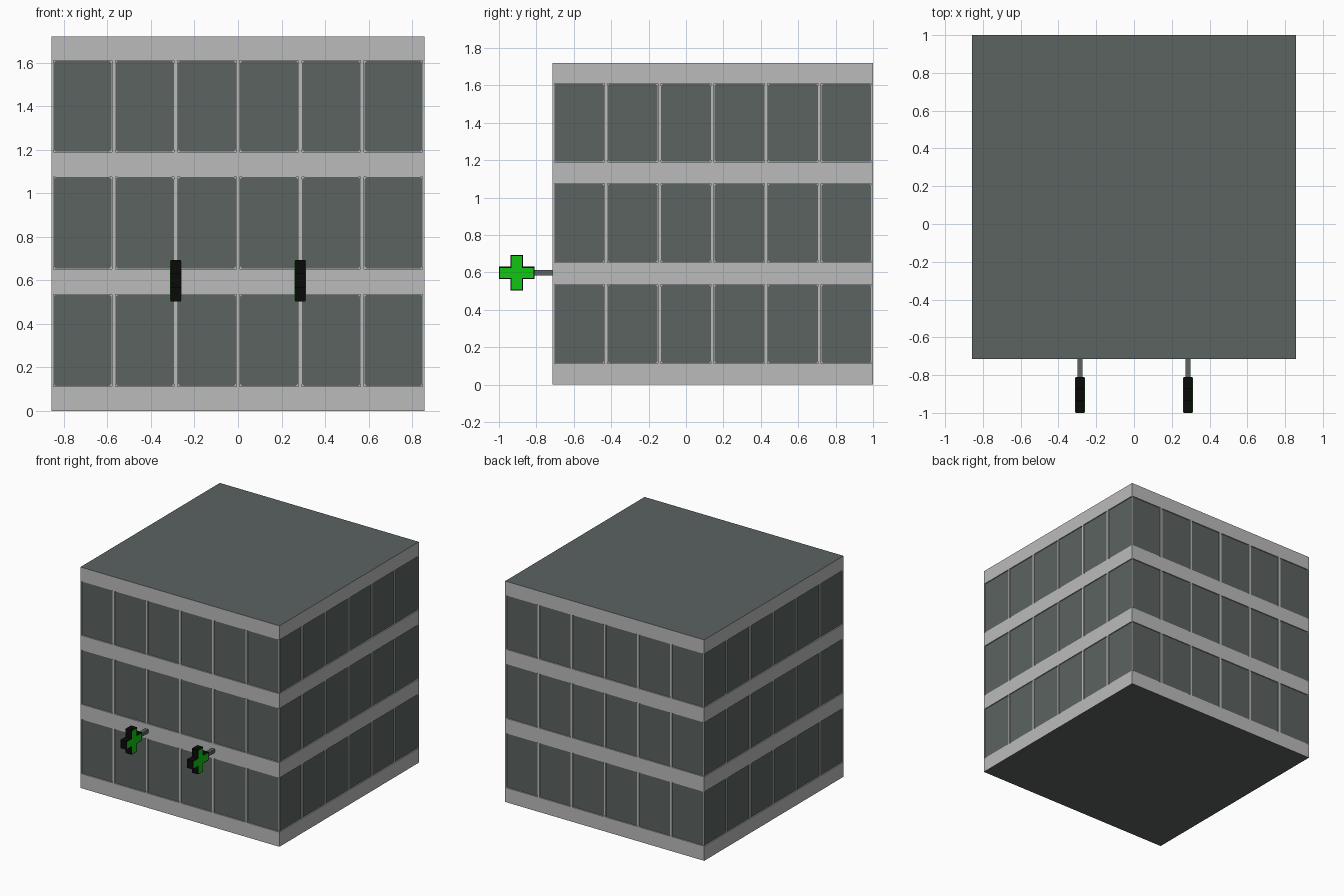
import bpy, bmesh, math
from mathutils import Matrix, Vector

if "Cube" in bpy.data.objects:
    bpy.data.objects.remove(bpy.data.objects["Cube"])

H = 0.857                 # half width of the square building
CY = 0.143                # building centre in y
BAY = 2 * H / 6
REC = 0.010               # recess of the window zone behind the slabs
SLABS = [(0, 0.113), (0.536, 0.653), (1.076, 1.19), (1.61, 1.72)]


def material(name, rgb):
    m = bpy.data.materials.new(name)
    m.diffuse_color = (*rgb, 1)
    m.use_nodes = True
    m.node_tree.nodes["Principled BSDF"].inputs["Base Color"].default_value = m.diffuse_color
    return m


concrete = material("light concrete", (0.497, 0.497, 0.497))
slate = material("slate glass", (0.105, 0.125, 0.120))
black = material("black", (0.003, 0.003, 0.003))
green = material("green", (0.006, 0.56, 0.006))


def add_box(bm, lo, hi, matrix=Matrix()):
    lo, hi = Vector(lo), Vector(hi)
    m = matrix @ Matrix.Translation((lo + hi) / 2) @ Matrix.Diagonal((*(hi - lo), 1))
    bmesh.ops.create_cube(bm, size=1, matrix=m)


def add_prism(bm, points, offset):
    """Extrude a closed outline of 3D points along an offset."""
    face = bm.faces.new([bm.verts.new(p) for p in points])
    ext = bmesh.ops.extrude_face_region(bm, geom=[face], use_keep_orig=True)
    verts = [g for g in ext["geom"] if isinstance(g, bmesh.types.BMVert)]
    bmesh.ops.translate(bm, verts=verts, vec=offset)


def finish(name, bm, *mats):
    bmesh.ops.recalc_face_normals(bm, faces=bm.faces[:])
    me = bpy.data.meshes.new(name)
    bm.to_mesh(me)
    bm.free()
    for m in mats:
        me.materials.append(m)
    ob = bpy.data.objects.new(name, me)
    bpy.context.collection.objects.link(ob)
    return ob


# floor slabs, with slate roof and underside
bm = bmesh.new()
for z0, z1 in SLABS:
    add_box(bm, (-H, CY - H, z0), (H, CY + H, z1))
for f in bm.faces:
    z = f.calc_center_median().z
    f.material_index = int(z < 0.001 or z > 1.719)
finish("floor_slabs", bm, concrete, slate)

# recessed wall core between the slabs
bm = bmesh.new()
for (_, z0), (z1, _) in zip(SLABS, SLABS[1:]):
    c = H - REC
    add_box(bm, (-c, CY - c, z0), (c, CY + c, z1))
finish("wall_core", bm, concrete)

# mullions, corner posts and window panes on all four sides
frames, panes = bmesh.new(), bmesh.new()
for side in range(4):
    m = Matrix.Translation((0, CY, 0)) @ Matrix.Rotation(side * math.pi / 2, 4, 'Z')
    for (_, z0), (z1, _) in zip(SLABS, SLABS[1:]):
        for i in range(1, 6):
            x = -H + i * BAY
            add_box(frames, (x - 0.008, -H, z0), (x + 0.008, -H + REC, z1), m)
        add_box(frames, (-H, -H, z0), (-H + REC, -H + REC, z1), m)
        for i in range(6):
            x, w, k = -H + (i + 0.5) * BAY, 0.1335, 0.010
            a, b = z0 + 0.002, z1 - 0.002
            outline = [(x - w + k, a), (x + w - k, a), (x + w, a + k), (x + w, b - k),
                       (x + w - k, b), (x - w + k, b), (x - w, b - k), (x - w, a + k)]
            add_prism(panes, [m @ Vector((px, -H + REC, pz)) for px, pz in outline],
                      m.to_3x3() @ Vector((0, -0.004, 0)))
finish("window_frames", frames, concrete)
finish("window_panes", panes, slate)


def cross(x, r, t):
    """Outline of a plus shape in the y-z plane: reach r, half arm width t."""
    pts = []
    for q in range(4):
        c, s = round(math.cos(q * math.pi / 2)), round(math.sin(q * math.pi / 2))
        for u, v in ((r, -t), (r, t), (t, t)):
            pts.append((x, -0.905 + u * c - v * s, 0.598 + u * s + v * c))
    return pts


# two projecting cross signs on brackets
for name, x in (("left", -0.286), ("right", 0.286)):
    bm = bmesh.new()
    add_prism(bm, cross(x - 0.025, 0.095, 0.033), (0.05, 0, 0))
    finish(name + "_cross_body", bm, black)
    bm = bmesh.new()
    for s in (-1, 1):
        add_prism(bm, cross(x + s * 0.025, 0.089, 0.027), (s * 0.002, 0, 0))
    finish(name + "_cross_face", bm, green)
    bm = bmesh.new()
    add_box(bm, (x - 0.014, -0.812, 0.584), (x + 0.014, CY - H + 0.005, 0.612))
    finish(name + "_bracket", bm, slate)
